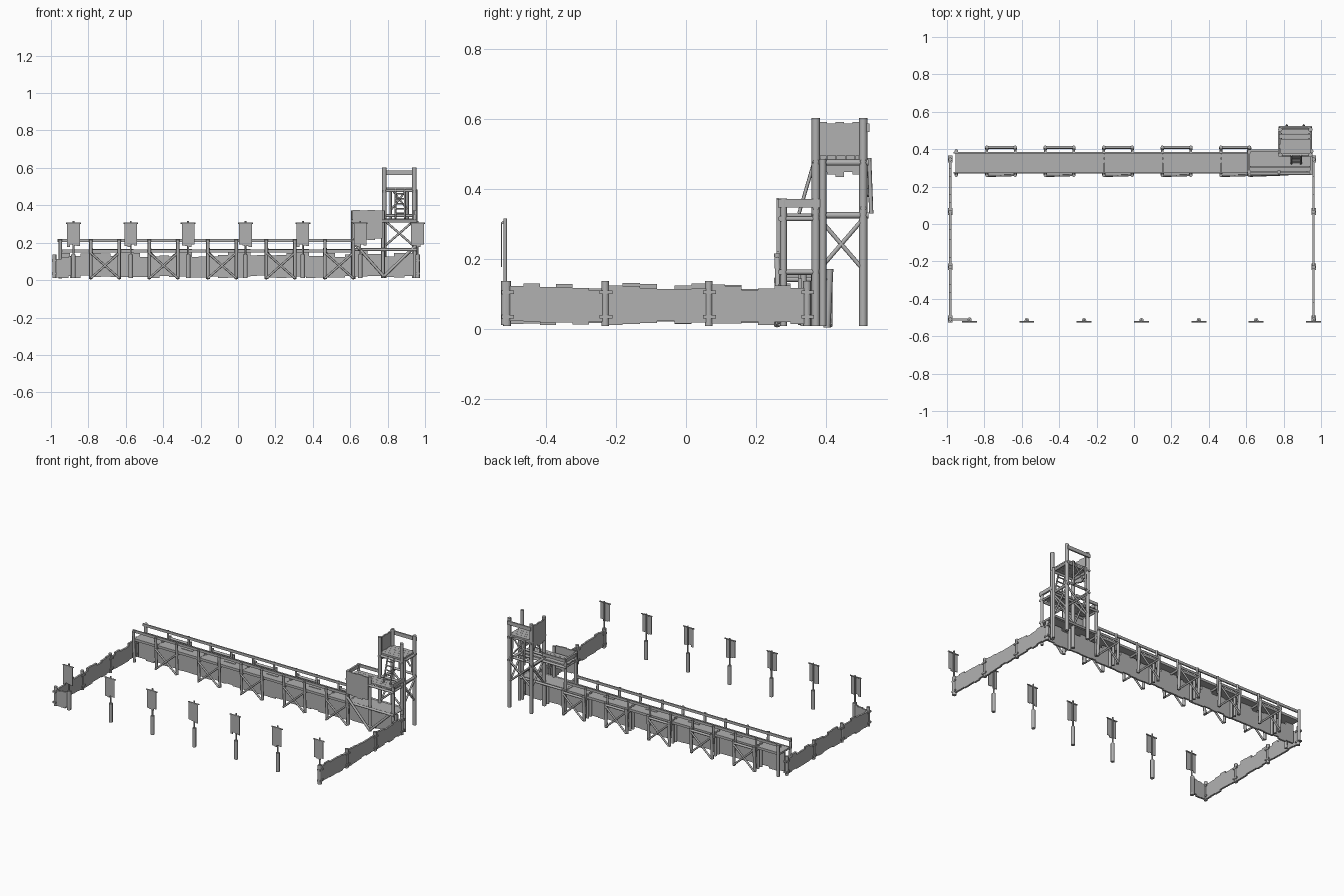
import bpy, bmesh, random
from mathutils import Vector, Matrix

random.seed(4)
if "Cube" in bpy.data.objects:
    bpy.data.objects.remove(bpy.data.objects["Cube"])

wood = bpy.data.materials.new("weathered grey")
wood.use_nodes = True
GREY = (0.44, 0.44, 0.44, 1)
wood.diffuse_color = GREY
wood.node_tree.nodes["Principled BSDF"].inputs["Base Color"].default_value = GREY


class Part:
    """Collects simple solids into one named object."""

    def __init__(self, name):
        self.name, self.bm = name, bmesh.new()

    def box(self, lo, hi):
        lo, hi = Vector(lo), Vector(hi)
        m = Matrix.Translation((lo + hi) / 2) @ Matrix.Diagonal((*(hi - lo), 1))
        bmesh.ops.create_cube(self.bm, size=1, matrix=m)

    def pole(self, a, b, r=0.01, sides=8):
        a, b = Vector(a), Vector(b)
        d = b - a
        m = Matrix.Translation((a + b) / 2) @ d.to_track_quat("Z", "Y").to_matrix().to_4x4()
        bmesh.ops.create_cone(self.bm, cap_ends=True, segments=sides, radius1=r,
                              radius2=r, depth=d.length, matrix=m)

    def cross(self, a, b, r=0.006):
        # Two diagonals filling the upright rectangle between a and b
        a, b = Vector(a), Vector(b)
        self.pole(a, b, r)
        self.pole((a.x, a.y, b.z), (b.x, b.y, a.z), r)

    def boards(self, a, b, count, top, thick=0.012):
        # Uneven upright boards along a line in plan
        a, b = Vector((*a, 0)), Vector((*b, 0))
        n = (b - a).normalized().cross(Vector((0, 0, 1))) * thick / 2
        for i in range(count):
            p, q = a.lerp(b, i / count), a.lerp(b, (i + 1) / count)
            corners = [p - n, p + n, q - n, q + n]
            lo = [min(c[k] for c in corners) for k in (0, 1)]
            hi = [max(c[k] for c in corners) for k in (0, 1)]
            self.box((*lo, random.uniform(0.012, 0.024)),
                     (*hi, top + random.uniform(-0.012, 0.012)))

    def done(self, smooth=True):
        me = bpy.data.meshes.new(self.name)
        self.bm.to_mesh(me)
        self.bm.free()
        me.materials.append(wood)
        ob = bpy.data.objects.new(self.name, me)
        bpy.context.collection.objects.link(ob)
        if smooth:
            bpy.ops.object.select_all(action="DESELECT")
            ob.select_set(True)
            bpy.context.view_layer.objects.active = ob
            bpy.ops.object.shade_smooth_by_angle(angle=0.9)


# Side fences with bound posts
ys = [-0.51, -0.23, 0.065, 0.345]
for name, x in (("right_fence", -0.982), ("left_fence", 0.96)):
    p = Part(name)
    for y0, y1 in zip(ys, ys[1:]):
        p.boards((x, y0), (x, y1), 6, 0.122)
    for y in ys:
        p.pole((x, y, 0.01), (x, y, 0.137), 0.011)
        for z in (0.035, 0.105):
            p.box((x - 0.012, y - 0.016, z - 0.005), (x + 0.012, y + 0.02, z + 0.005))
    p.done()

# Short return at the front corner
p = Part("corner_fence")
p.boards((-0.98, -0.51), (-0.87, -0.51), 3, 0.115)
p.pole((-0.88, -0.51, 0.01), (-0.88, -0.51, 0.137), 0.011)
p.done()

# Row of banners
for i in range(7):
    x = -0.88 + i * 1.84 / 6
    p = Part(f"banner_pole_{i + 1}")
    p.pole((x, -0.515, 0.012), (x, -0.515, 0.137), 0.012)
    p.pole((x, -0.515, 0.137), (x, -0.515, 0.316), 0.005)
    p.pole((x - 0.04, -0.522, 0.304), (x + 0.04, -0.522, 0.304), 0.004)
    p.done()
    p = Part(f"banner_cloth_{i + 1}")
    for j in range(4):
        x0 = x - 0.034 + j * 0.017
        drop = 0.178 + 0.004 * ((j * 3 + i) % 4)
        p.box((x0, -0.527, drop), (x0 + 0.017, -0.524, 0.304))
    p.done(False)

# Long wall boards, with tall boards showing through the deck
p = Part("wall_boards")
edges = [-0.955] + [-0.785 + 0.313 * k for k in range(5)] + [0.78, 0.945]
for a, b in zip(edges, edges[1:]):
    n = max(3, round((b - a) / 0.05))
    p.boards((a, 0.325), (b, 0.325), n, 0.135)
for k in range(5):
    m = -0.6 + 0.313 * k
    p.box((m - 0.04, 0.32, 0.02), (m + 0.04, 0.331, 0.165))
for x in edges[1:-1]:
    for y in (0.335, 0.365):
        p.pole((x, y, 0.01), (x, y, 0.168), 0.009)
p.done()

# Walkway deck, planks running lengthwise
p = Part("walkway_deck")
for x0, x1 in zip(edges[:6], edges[1:6] + [0.61]):
    p.box((x0, 0.272, 0.15), (x1 - 0.002, 0.38, 0.162))
p.box((0.61, 0.275, 0.155), (0.945, 0.38, 0.168))
p.done(False)

# Handrails on both edges
post_x = [-0.95]
for k in range(5):
    post_x += [-0.787 + 0.313 * k, -0.635 + 0.313 * k]
p = Part("handrails")
for y in (0.275, 0.381):
    p.box((-0.965, y - 0.004, 0.203), (0.61, y + 0.004, 0.22))
    p.box((-0.955, y - 0.004, 0.148), (0.61, y + 0.004, 0.164))
for x in post_x:
    p.pole((x, 0.27, 0.01), (x, 0.26, 0.216), 0.009)
    p.pole((x, 0.39, 0.1), (x, 0.39, 0.216), 0.007)
p.pole((-0.95, 0.39, 0.01), (-0.95, 0.39, 0.22), 0.01)
p.done()

# Cross-braced bays, front and back
p = Part("braced_bays")
for k in range(5):
    a, b = -0.787 + 0.313 * k, -0.635 + 0.313 * k
    p.cross((a, 0.257, 0.01), (b, 0.262, 0.145))
    p.cross((a, 0.412, 0.01), (b, 0.412, 0.15))
    p.pole((a - 0.005, 0.41, 0.157), (b + 0.005, 0.41, 0.157), 0.008)
    for x in (a, b):
        p.pole((x, 0.402, 0.005), (x, 0.41, 0.172), 0.01)
        p.pole((x, 0.27, 0.142), (x, 0.41, 0.142), 0.007)
p.done()

# Landing beside the tower
p = Part("landing_frame")
for x, y, z in ((0.615, 0.278, 0.372), (0.615, 0.385, 0.372), (0.775, 0.278, 0.372),
                (0.945, 0.278, 0.372), (0.95, 0.39, 0.485)):
    p.pole((x, y, 0.01), (x, y, z), 0.01)
for z in (0.163, 0.315):
    for y in (0.27, 0.39):
        p.pole((0.605, y, z), (0.955, y, z), 0.008)
    for x in (0.615, 0.945):
        p.pole((x, 0.265, z), (x, 0.395, z), 0.007)
for x in (0.615, 0.948):
    p.box((x - 0.006, 0.262, 0.347), (x + 0.006, 0.39, 0.371))
p.box((0.61, 0.388, 0.35), (0.78, 0.397, 0.37))
p.pole((0.62, 0.26, 0.2), (0.78, 0.266, 0.02), 0.008)
p.pole((0.78, 0.266, 0.02), (0.94, 0.275, 0.175), 0.008)
p.done()

p = Part("landing_floor")
for i in range(4):
    y = 0.28 + i * 0.027
    p.box((0.61 + 0.004 * (i % 2), y, 0.32), (0.94, y + 0.026, 0.33))
p.done(False)

# Hanging board wall at the front of the landing
p = Part("landing_shield")
for i in range(4):
    x = 0.612 + i * 0.04
    p.box((x, 0.258, 0.222 - 0.004 * (i % 3)), (x + 0.04, 0.267, 0.374 - 0.003 * (i % 2)))
p.done(False)

# Tower posts, beams and cross braces
X0, X1, Y0, Y1 = 0.782, 0.943, 0.37, 0.505
p = Part("tower_frame")
for x in (X0, X1):
    for y in (Y0, Y1):
        p.pole((x, y, 0.01), (x, y, 0.602), 0.012)
    p.cross((x, Y0 + 0.01, 0.17), (x, Y1, 0.315))
    for z in (0.325, 0.475):
        p.pole((x, Y0 - 0.01, z), (x, Y1 + 0.015, z), 0.009)
for y in (Y0, Y1):
    p.cross((X0, y, 0.18), (X1, y, 0.32))
    for z in (0.345, 0.478):
        p.pole((X0 - 0.01, y, z), (X1 + 0.01, y, z), 0.008)
p.cross((X0 + 0.04, Y1 + 0.015, 0.38), (X1 - 0.04, Y1 + 0.015, 0.485), 0.005)
p.box((X0 - 0.005, Y1 + 0.008, 0.562), (X1 + 0.005, Y1 + 0.018, 0.586))
for x in (X0 + 0.035, X1 - 0.035):
    p.pole((x, 0.528, 0.33), (x, 0.522, 0.488), 0.006)
p.done()

p = Part("tower_floor")
for i in range(5):
    y = 0.375 + i * 0.027
    p.box((X0 - 0.004 * (i % 2), y, 0.484), (X1, y + 0.026, 0.495))
p.done(False)

# Board screen on the tower's inner side
p = Part("tower_screen")
for i in range(5):
    y = 0.378 + i * 0.024
    p.box((X0 - 0.012, y, 0.448 - 0.007 * (i % 3)), (X0 - 0.003, y + 0.024, 0.59 - 0.003 * (i % 2)))
p.done(False)

# Ladder up to the tower floor
p = Part("ladder")
foot, head = Vector((0, 0.322, 0.33)), Vector((0, 0.368, 0.487))
for x in (0.842, 0.892):
    p.pole(foot + Vector((x, 0, 0)), head + Vector((x, 0, 0)), 0.005)
for i in range(1, 6):
    c = foot.lerp(head, i / 6)
    p.pole((0.838, c.y, c.z), (0.896, c.y, c.z), 0.004)
p.done()
